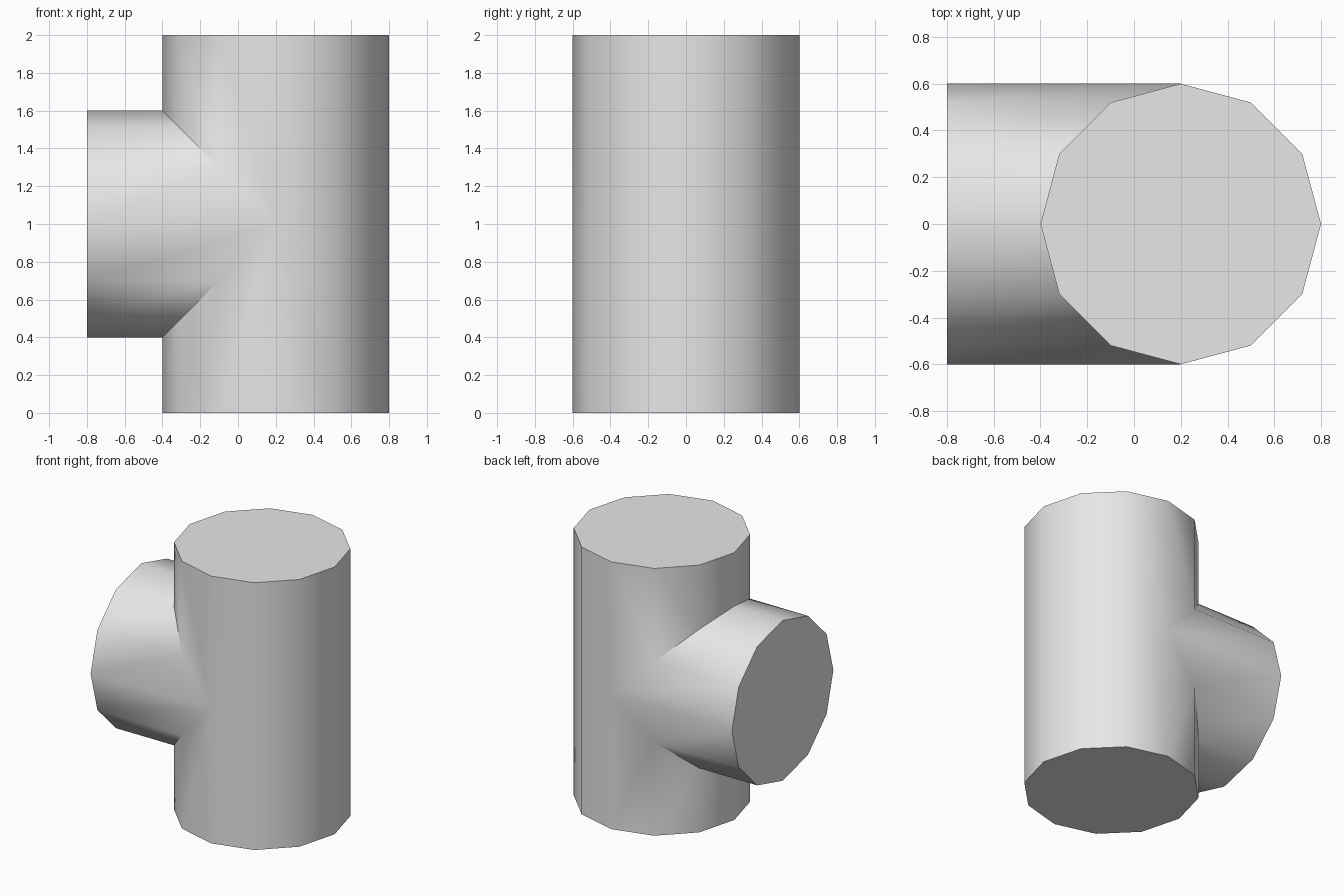
import bpy, bmesh
from math import sin, cos, pi, radians

cube = bpy.data.objects.get("Cube")
if cube:
    bpy.data.objects.remove(cube, do_unlink=True)

SIDES, RADIUS, HEIGHT = 12, 0.6, 2.0
AXIS_X, AXIS_Z, BRANCH_END = 0.2, 1.0, -0.8

bm = bmesh.new()
angles = [2 * pi * k / SIDES for k in range(SIDES)]


def ring(point):
    return [bm.verts.new(point(RADIUS * cos(a), RADIUS * sin(a))) for a in angles]


# End rings of the upright pipe and of the side branch, and the mitred seam
bottom = ring(lambda c, s: (AXIS_X + c, s, 0))
top = ring(lambda c, s: (AXIS_X + c, s, HEIGHT))
mouth = ring(lambda c, s: (BRANCH_END, s, AXIS_Z + c))
seam = ring(lambda c, s: (AXIS_X - abs(c), s, AXIS_Z + c))

# Flat end caps
for cap in (bottom, top, mouth):
    bm.faces.new(cap)

# Walls: the half facing the branch stops at the seam, the other runs full height
quarter, half = SIDES // 4, SIDES // 2
for k in range(SIDES):
    n = (k + 1) % SIDES
    bm.faces.new((mouth[k], mouth[n], seam[n], seam[k]))
    if quarter <= k < 3 * quarter:
        bm.faces.new((bottom[k], bottom[n], seam[n], seam[k]))
        uk, un = (half - k) % SIDES, (half - n) % SIDES
        bm.faces.new((top[k], top[n], seam[un], seam[uk]))
    else:
        wall = [bottom[k], bottom[n], top[n], top[k]]
        if n == quarter:
            wall.insert(2, seam[n])
        if k == 3 * quarter:
            wall.append(seam[k])
        bm.faces.new(wall)

bmesh.ops.recalc_face_normals(bm, faces=bm.faces)
mesh = bpy.data.meshes.new("tee_pipe")
bm.to_mesh(mesh)
bm.free()
tee = bpy.data.objects.new("tee_pipe", mesh)
bpy.context.collection.objects.link(tee)

# Plain grey finish
grey = bpy.data.materials.new("light_grey")
grey.use_nodes = True
colour = (0.8, 0.8, 0.8, 1)
grey.diffuse_color = colour
grey.node_tree.nodes["Principled BSDF"].inputs["Base Color"].default_value = colour
mesh.materials.append(grey)

# Smooth walls with crisp rims
bpy.ops.object.select_all(action='DESELECT')
tee.select_set(True)
bpy.context.view_layer.objects.active = tee
bpy.ops.object.shade_smooth_by_angle(angle=radians(50))
